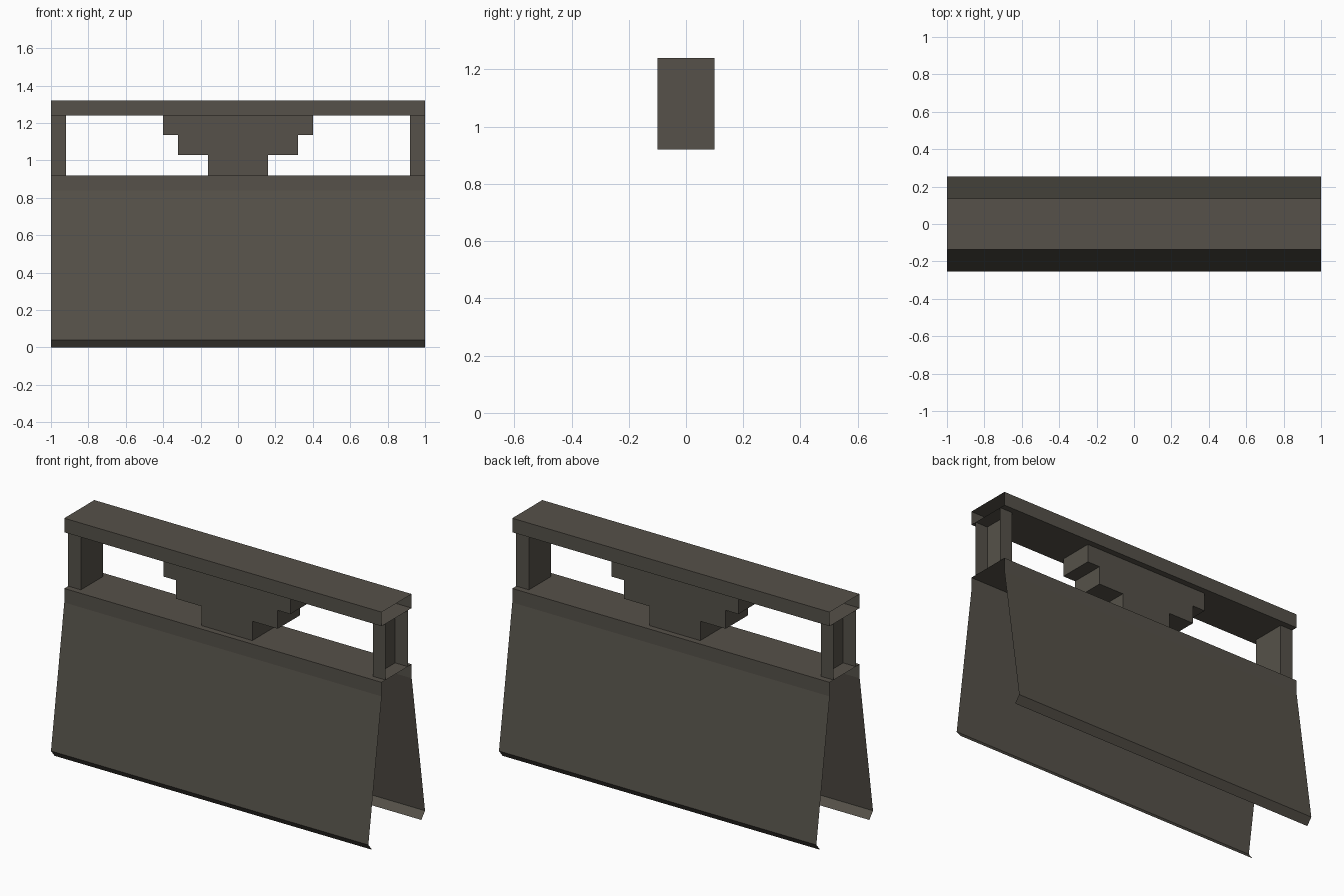
import bpy
import bmesh
from mathutils import Vector

cube = bpy.data.objects.get("Cube")
if cube:
    bpy.data.objects.remove(cube, do_unlink=True)

stone = bpy.data.materials.new("dark_stone")
stone.use_nodes = True
colour = (0.092, 0.083, 0.067, 1)
stone.diffuse_color = colour
stone.node_tree.nodes["Principled BSDF"].inputs["Base Color"].default_value = colour


def sweep(name, profile, axis, lo, hi, inside, closed=False, caps=False, skip=()):
    """Sweep a 2D profile along an axis as a thin shell facing away from a point."""
    def place(p, d):
        co = list(p)
        co.insert("xyz".index(axis), d)
        return co

    bm = bmesh.new()
    near = [bm.verts.new(place(p, lo)) for p in profile]
    far = [bm.verts.new(place(p, hi)) for p in profile]
    count = len(profile)
    for i in range(count if closed else count - 1):
        if i not in skip:
            j = (i + 1) % count
            bm.faces.new((near[i], near[j], far[j], far[i]))
    if caps:
        bm.faces.new(near)
        bm.faces.new(far)
    bm.normal_update()
    for face in bm.faces:
        if face.normal.dot(face.calc_center_median() - Vector(inside)) < 0:
            face.normal_flip()
    mesh = bpy.data.meshes.new(name)
    bm.to_mesh(mesh)
    bm.free()
    mesh.materials.append(stone)
    obj = bpy.data.objects.new(name, mesh)
    bpy.context.collection.objects.link(obj)
    return obj


half = 0.135   # half depth of rail and wall top
sill, under, top = 0.92, 1.24, 1.32

# Splayed wall shell: lip, sloping side and upright band, mirrored front to back
side = [(-0.222, 0), (-0.255, 0.04), (-half, 0.84), (-half, sill)]
wall = side + [(-y, z) for y, z in reversed(side)]
sweep("wall_shell", wall, "x", -1, 1, (0, 0, 0.5))

# Handrail, open at both ends
rail = [(-half, under), (half, under), (half, top), (-half, top)]
sweep("top_rail", rail, "x", -1, 1, (0, 0, 1.28), closed=True)

# End posts, open on their outer sides
for name, s in (("left_post", 1), ("right_post", -1)):
    post = [(s, -0.1), (s * 0.92, -0.1), (s * 0.92, 0.1), (s, 0.1)]
    sweep(name, post, "z", sill, under, (s, 0, 1.08))

# Stepped centre bracket
steps = [(0.16, sill), (0.16, 1.03), (0.32, 1.03), (0.32, 1.135),
         (0.4, 1.135), (0.4, under)]
bracket = steps + [(-x, z) for x, z in reversed(steps)]
sweep("stepped_bracket", bracket, "y", -0.1, 0.1, (0, 0, 1.2),
      caps=True, skip=(len(steps) - 1,))
